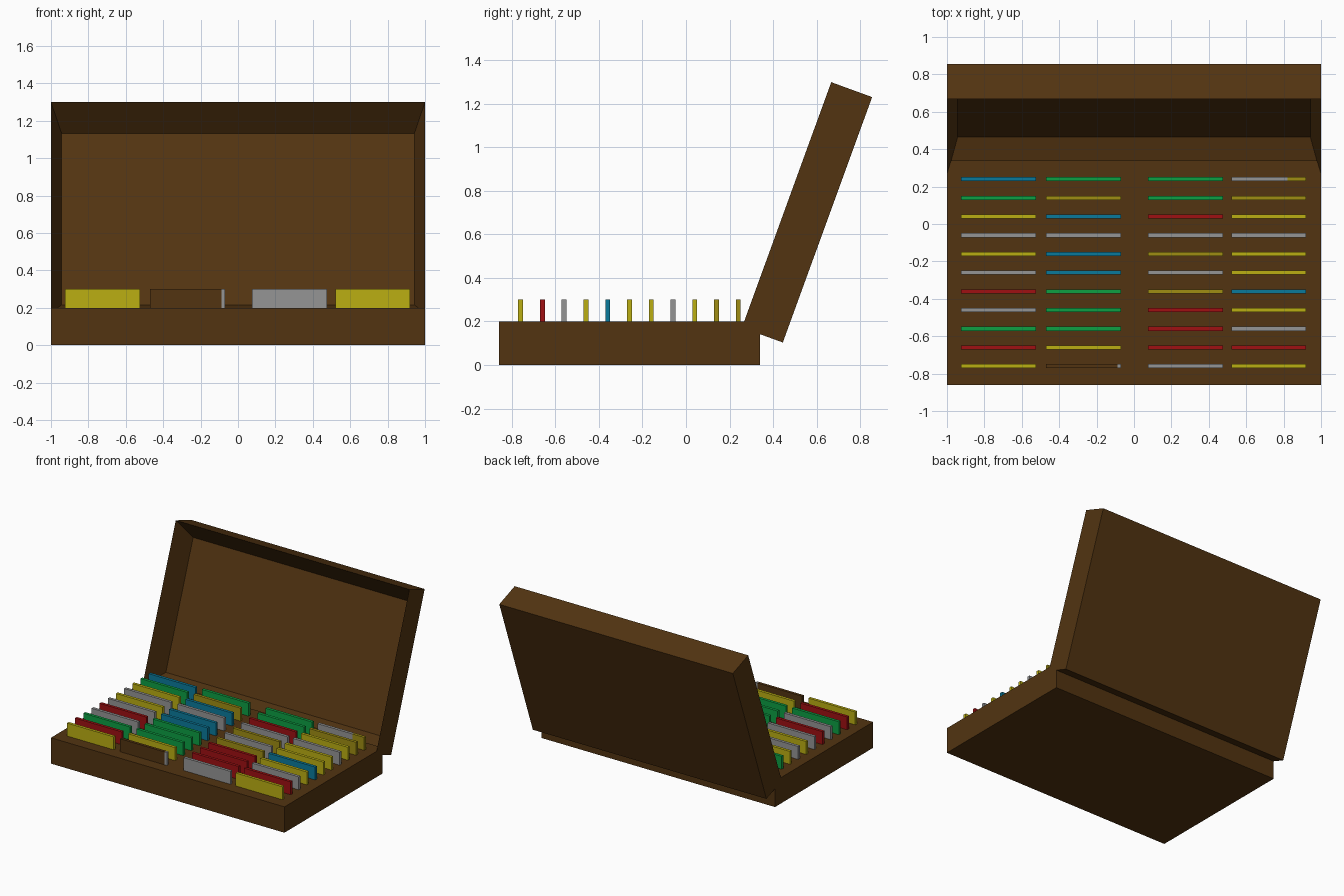
import bpy, bmesh, math
from mathutils import Matrix

if "Cube" in bpy.data.objects:
    bpy.data.objects.remove(bpy.data.objects["Cube"])


def material(name, rgb):
    m = bpy.data.materials.new(name)
    m.diffuse_color = (*rgb, 1)
    m.use_nodes = True
    m.node_tree.nodes["Principled BSDF"].inputs["Base Color"].default_value = m.diffuse_color
    return m


MATS = {
    'w': material("brown_wood", (0.085, 0.034, 0.0055)),
    'y': material("yellow", (0.50, 0.43, 0.006)),
    'o': material("dark_yellow", (0.35, 0.27, 0.006)),
    'r': material("red", (0.35, 0.005, 0.006)),
    'g': material("green", (0.004, 0.35, 0.056)),
    'b': material("blue", (0.003, 0.195, 0.33)),
    's': material("grey", (0.30, 0.30, 0.30)),
}


def finish(bm, name, key):
    bmesh.ops.recalc_face_normals(bm, faces=bm.faces)
    me = bpy.data.meshes.new(name)
    bm.to_mesh(me)
    bm.free()
    me.materials.append(MATS[key])
    ob = bpy.data.objects.new(name, me)
    bpy.context.collection.objects.link(ob)
    return ob


def box(name, key, x0, x1, y0, y1, z0, z1):
    bm = bmesh.new()
    bmesh.ops.create_cube(bm, size=1)
    for v in bm.verts:
        v.co = ((x0 + x1) / 2 + v.co.x * (x1 - x0),
                (y0 + y1) / 2 + v.co.y * (y1 - y0),
                (z0 + z1) / 2 + v.co.z * (z1 - z0))
    return finish(bm, name, key)


# base tray
box("case_base", 'w', -1, 1, -0.86, 0.34, 0, 0.2)

# tilted lid: outer shell plus a tapering recess that narrows to its floor
bm = bmesh.new()


def ring(ix, iz, depth):
    return [bm.verts.new((x, depth, z)) for x, z in
            ((-1 + ix, iz), (1 - ix, iz), (1 - ix, 1.2 - iz), (-1 + ix, 1.2 - iz))]


rings = [ring(0, 0, 0.2), ring(0, 0, 0), ring(0.057, 0.112, 0.18)]
for a, b in zip(rings, rings[1:]):
    for i in range(4):
        j = (i + 1) % 4
        bm.faces.new((a[i], a[j], b[j], b[i]))
bm.faces.new(rings[0])
bm.faces.new(rings[-1])
lid = finish(bm, "case_lid", 'w')
lid.data.transform(Matrix.Translation((0, 0.257, 0.172)) @
                   Matrix.Rotation(math.radians(-20), 4, 'X'))

# upright cards: one string per row, back to front, one letter per column
ROWS = ["bggs", "gogo", "ybry", "ssss", "yboy", "sbsy",
        "rgob", "sgry", "ggrs", "ryrr", "ywsy"]
COLUMNS = [-0.925, -0.47, 0.075, 0.52]
for r, row in enumerate(ROWS):
    y = 0.24 - 0.1 * r
    for c, key in enumerate(row):
        x0, x1 = COLUMNS[c], COLUMNS[c] + 0.4
        end = {(0, 3): ('o', 0.1), (10, 1): ('s', 0.018)}.get((r, c))
        if end:  # cards with a differently coloured end
            box(f"card_end_{r}_{c}", end[0], x1 - end[1], x1, y - 0.011, y + 0.011, 0.19, 0.3)
            x1 -= end[1]
        box(f"card_{r}_{c}", key, x0, x1, y - 0.011, y + 0.011, 0.19, 0.3)
